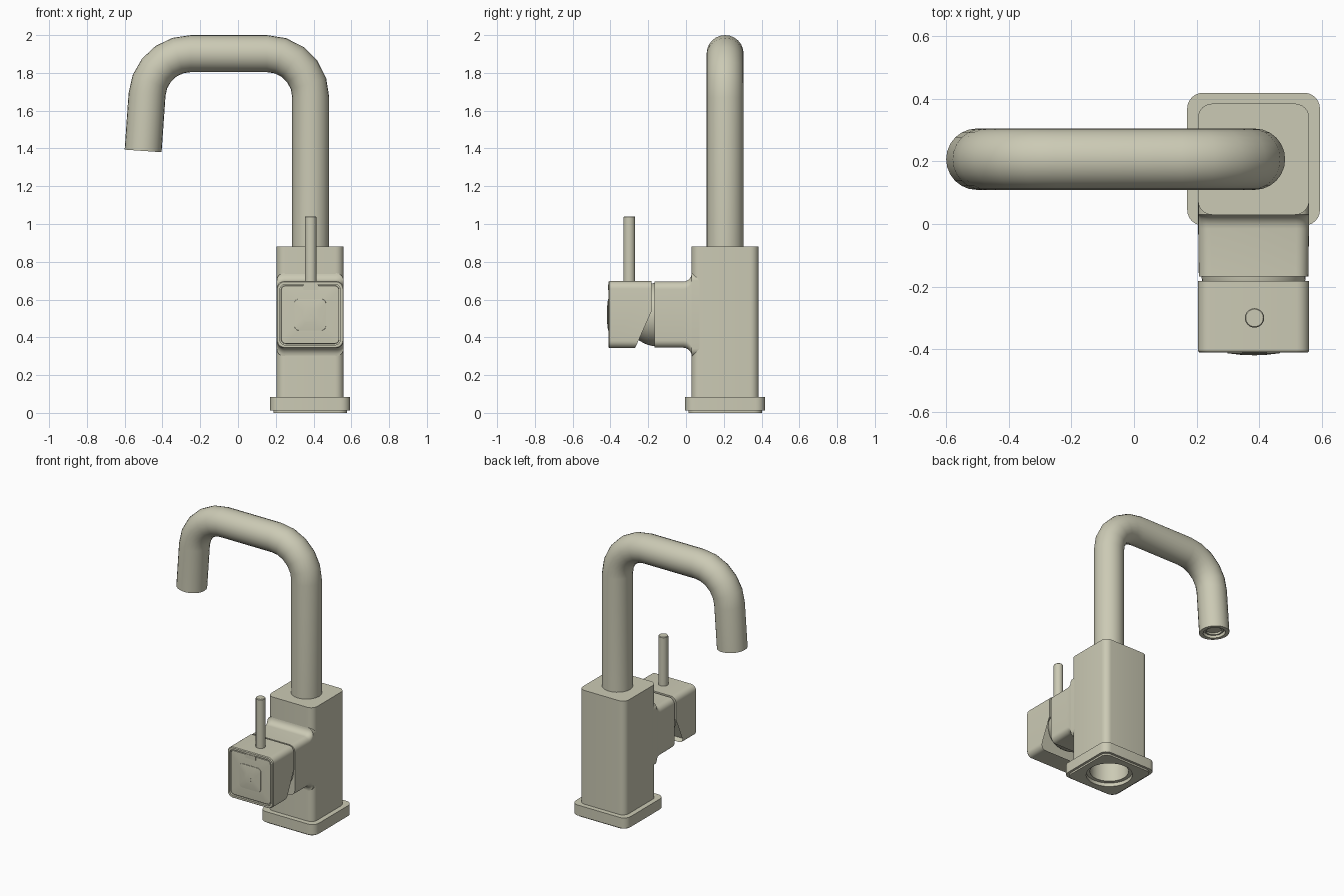
import bpy, bmesh, math
from mathutils import Vector

cube = bpy.data.objects.get("Cube")
if cube:
    bpy.data.objects.remove(cube, do_unlink=True)

metal = bpy.data.materials.new("warm grey metal")
metal.use_nodes = True
colour = (0.60, 0.59, 0.46, 1)
metal.diffuse_color = colour
metal.node_tree.nodes["Principled BSDF"].inputs["Base Color"].default_value = colour


def finish(name, bm, angle=35):
    """Turn a bmesh into a shaded, coloured object."""
    bmesh.ops.remove_doubles(bm, verts=bm.verts, dist=1e-5)
    bmesh.ops.recalc_face_normals(bm, faces=bm.faces)
    mesh = bpy.data.meshes.new(name)
    bm.to_mesh(mesh)
    bm.free()
    mesh.materials.append(metal)
    obj = bpy.data.objects.new(name, mesh)
    bpy.context.collection.objects.link(obj)
    bpy.ops.object.select_all(action='DESELECT')
    obj.select_set(True)
    bpy.context.view_layer.objects.active = obj
    bpy.ops.object.shade_smooth_by_angle(angle=math.radians(angle))
    return obj


def skin(rings):
    """Join rings of equal length into a closed skin with capped ends."""
    bm = bmesh.new()
    loops = [[bm.verts.new(p) for p in ring] for ring in rings]
    n = len(loops[0])
    for a, b in zip(loops, loops[1:]):
        for i in range(n):
            j = (i + 1) % n
            bm.faces.new((a[i], a[j], b[j], b[i]))
    bm.faces.new(loops[0])
    bm.faces.new(loops[-1])
    bmesh.ops.remove_doubles(bm, verts=bm.verts, dist=1e-5)
    bmesh.ops.recalc_face_normals(bm, faces=bm.faces)
    return bm


def section(axis, pos, centre, hw, hh, r, steps=6):
    """Rounded rectangle across the y or z axis; r = half size gives a circle."""
    ring = []
    for k, (sx, sy) in enumerate(((1, 1), (-1, 1), (-1, -1), (1, -1))):
        for i in range(steps + 1):
            a = math.pi / 2 * (k + i / steps)
            u = centre[0] + sx * (hw - r) + r * math.cos(a)
            v = centre[1] + sy * (hh - r) + r * math.sin(a)
            ring.append(Vector((u, v, pos) if axis == "z" else (u, pos, v)))
    return ring


def loft(axis, centre, rows):
    return skin([section(axis, p, centre, hw, hh, r) for p, hw, hh, r in rows])


def disc(pos, r):
    return (pos, r, r, r)


def square(pos, h, r):
    return (pos, h, h, r)


COLUMN = (0.382, 0.207)     # body centre in x, y
ARM = (0.382, 0.52)         # arm centre in x, z

# Body, base flange, gasket and the round bore underneath
finish("body_and_base", loft("z", COLUMN, [
    disc(0.40, 0.125), disc(0.025, 0.125), disc(0.025, 0.15), disc(0, 0.15),
    square(0, 0.195, 0.045), square(0.012, 0.195, 0.045),
    square(0.012, 0.212, 0.05), square(0.085, 0.212, 0.05),
    square(0.085, 0.1775, 0.045), square(0.88, 0.1775, 0.045)]))

# Spout: straight riser, two faceted bends, slightly tilted outlet
bend, riser_x, bend_z, tube = 0.232, 0.385, 1.67, 0.098
right_x, left_x = riser_x - bend, -0.25
stations = [(Vector((riser_x, 0.207, 0.86)), 0, tube)]
for cx, start, end in ((right_x, 0, 90), (left_x, 90, 176)):
    for i in range(6):
        a = math.radians(start + (end - start) * i / 5)
        p = Vector((cx + bend * math.cos(a), 0.207, bend_z + bend * math.sin(a)))
        stations.append((p, a, tube))
tilt = stations[-1][1]
down = Vector((-math.sin(tilt), 0, math.cos(tilt)))
outlet = stations[-1][0] + down * 0.3
for depth, r in ((0, tube), (0, 0.072), (0.025, 0.072), (0.025, 0.06), (0.012, 0.06),
                 (0.012, 0.05), (0.025, 0.05)):
    stations.append((outlet - down * depth, tilt, r))
rings = []
for p, a, r in stations:
    out = Vector((math.cos(a), 0, math.sin(a)))
    rings.append([p + r * (math.cos(t) * out + math.sin(t) * Vector((0, 1, 0)))
                  for t in (math.tau * i / 24 for i in range(24))])
finish("spout", skin(rings))

# Arm with fillets running into the body
fillet = 0.045
rows = [square(-0.168, 0.175, 0.04)]
for i in range(7):
    t = math.pi / 2 * i / 6
    rows.append((0.03 - fillet + fillet * math.sin(t), 0.177,
                 0.175 + fillet * (1 - math.cos(t)), 0.04))
rows.append((0.08, 0.177, 0.175 + fillet, 0.04))
finish("valve_arm", loft("y", ARM, rows))

# Ball joint between arm and handle
bm = bmesh.new()
bmesh.ops.create_uvsphere(bm, u_segments=32, v_segments=20, radius=0.168)
bmesh.ops.translate(bm, verts=bm.verts, vec=(ARM[0], -0.15, ARM[1]))
finish("ball_joint", bm)

# Handle block: rimmed front, grooved panel, slanted and hollowed back
bm = loft("y", ARM, [
    square(-0.182, 0.1775, 0.04), square(-0.405, 0.1775, 0.04), square(-0.411, 0.173, 0.037),
    square(-0.411, 0.160, 0.028), square(-0.396, 0.160, 0.028), square(-0.396, 0.154, 0.024),
    square(-0.406, 0.152, 0.022), square(-0.411, 0.085, 0.022)])
slant = Vector((0, 0.19, -0.085)).normalized()
cut = bmesh.ops.bisect_plane(bm, geom=bm.verts[:] + bm.edges[:] + bm.faces[:],
                             plane_co=(0, -0.27, 0.342), plane_no=slant, clear_outer=True)
rim = [e for e in cut["geom_cut"] if isinstance(e, bmesh.types.BMEdge)]
filled = bmesh.ops.contextual_create(bm, geom=rim)["faces"]
bmesh.ops.recalc_face_normals(bm, faces=bm.faces)
bmesh.ops.inset_region(bm, faces=filled, thickness=0.015)
bmesh.ops.translate(bm, verts=list({v for f in filled for v in f.verts}), vec=(0, -0.04, 0))
finish("handle_block", bm)

# Raised pad, drop-shaped indicator and top notch on the handle front
finish("handle_pad", loft("y", ARM, [
    square(-0.408, 0.085, 0.025), square(-0.413, 0.083, 0.025), square(-0.418, 0.04, 0.02)]))
finish("indicator", loft("y", (0.385, 0.51), [
    (-0.414, 0.008, 0.013, 0.008), (-0.4195, 0.008, 0.013, 0.008)]))
finish("handle_notch", loft("y", (0.385, 0.665), [
    (-0.404, 0.04, 0.014, 0.004), (-0.412, 0.04, 0.014, 0.004)]))

# Lever rod
finish("lever_rod", loft("z", (0.385, -0.30), [
    disc(0.66, 0.031), disc(1.036, 0.031), disc(1.04, 0.028)]))
